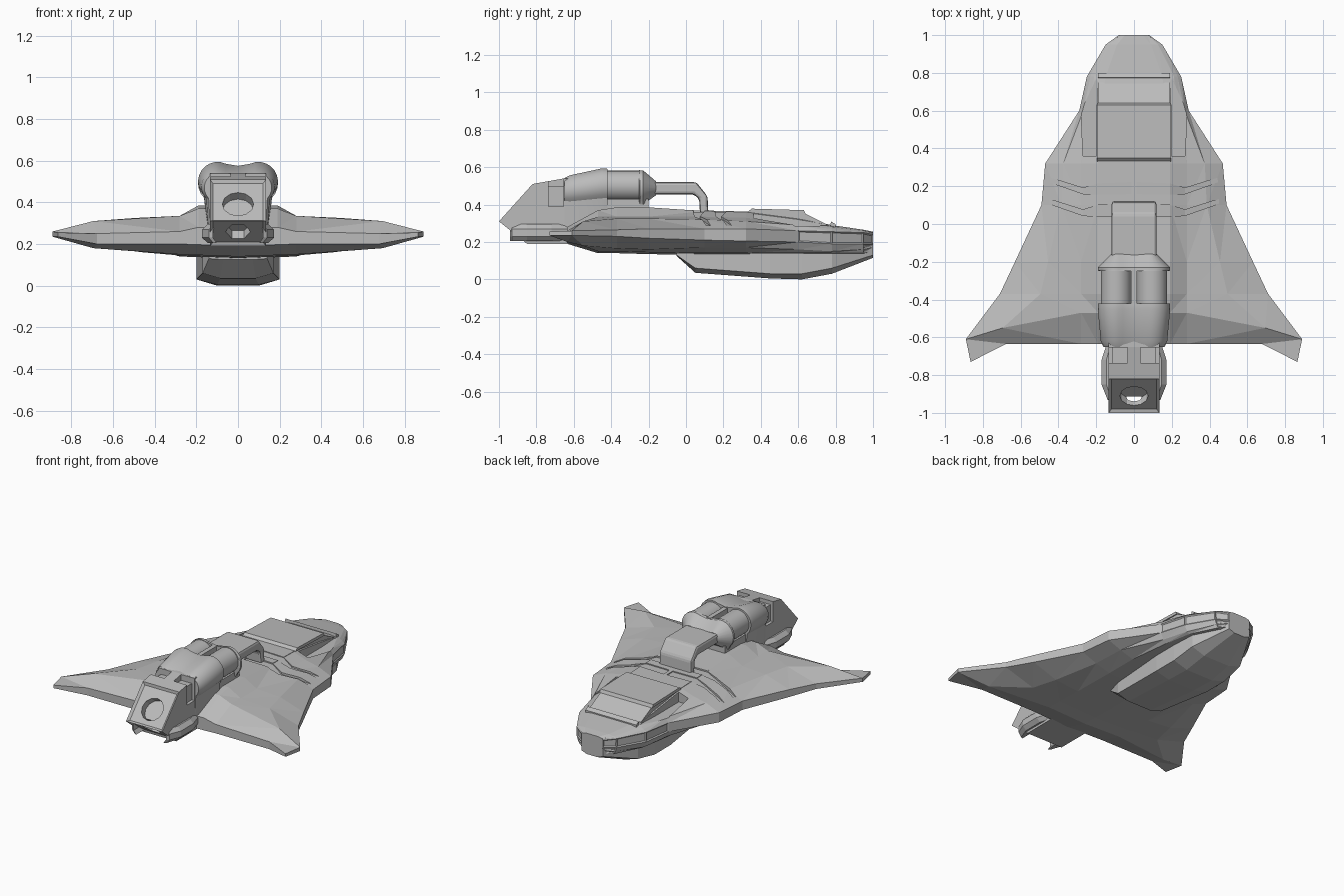
import bpy, bmesh
from math import sin, cos, radians
from mathutils import Vector

if "Cube" in bpy.data.objects:
    bpy.data.objects.remove(bpy.data.objects["Cube"], do_unlink=True)

GREY = (0.5, 0.5, 0.5, 1)
grey = bpy.data.materials.new("hull_grey")
grey.use_nodes = True
grey.diffuse_color = GREY
grey.node_tree.nodes["Principled BSDF"].inputs["Base Color"].default_value = GREY


def finish(name, bm):
    bmesh.ops.recalc_face_normals(bm, faces=bm.faces)
    mesh = bpy.data.meshes.new(name)
    bm.to_mesh(mesh)
    bm.free()
    mesh.materials.append(grey)
    obj = bpy.data.objects.new(name, mesh)
    bpy.context.collection.objects.link(obj)
    return obj


def loft_mesh(rings):
    """Skin closed rings of equal length and cap both ends."""
    bm = bmesh.new()
    loops = [[bm.verts.new(p) for p in ring] for ring in rings]
    n = len(loops[0])
    for a, b in zip(loops, loops[1:]):
        for i in range(n):
            j = (i + 1) % n
            bm.faces.new((a[i], a[j], b[j], b[i]))
    bm.faces.new(loops[0])
    bm.faces.new(loops[-1])
    bmesh.ops.recalc_face_normals(bm, faces=bm.faces)
    return bm


def loft(name, rings):
    return finish(name, loft_mesh(rings))


def mirrored(half):
    """Complete a half ring that starts and ends on the centre line."""
    return half + [(-x, y, z) for x, y, z in half[-2:0:-1]]


def side_prism(name, pts, x):
    return loft(name, [[(s * x, y, z) for y, z in pts] for s in (-1, 1)])


def box(name, x, y, z):
    return loft(name, [[(x[0], b, c), (x[1], b, c), (x[1], d, c), (x[0], d, c)]
                       for c in z for b, d in [y]])


def cut(target, cutter):
    cutter.hide_render = True
    cutter.hide_viewport = True
    cutter.display_type = 'WIRE'
    mod = target.modifiers.new(cutter.name, 'BOOLEAN')
    mod.operation = 'DIFFERENCE'
    mod.solver = 'EXACT'
    mod.object = cutter


def smooth(obj, angle=28):
    bpy.ops.object.select_all(action='DESELECT')
    obj.select_set(True)
    bpy.context.view_layer.objects.active = obj
    bpy.ops.object.shade_smooth_by_angle(angle=radians(angle))


def bevel(obj, width):
    mod = obj.modifiers.new("soft_edges", 'BEVEL')
    mod.width = width
    mod.segments = 2
    mod.limit_method = 'ANGLE'


# Winged hull: y, half width, top heights (centre, shoulder, mid, edge),
# bottom heights (edge, mid, centre)
stations = [
    (1, .08, .255, .25, .25, .24, .19, .17, .14),
    (.95, .15, .265, .26, .255, .25, .19, .16, .13),
    (.78, .25, .29, .28, .27, .255, .19, .15, .13),
    (.6, .29, .33, .3, .29, .26, .2, .16, .13),
    (.32, .47, .36, .33, .31, .27, .205, .17, .13),
    (.1, .49, .365, .335, .32, .27, .21, .17, .13),
    (-.2, .63, .385, .335, .325, .27, .22, .16, .135),
    (-.37, .71, .385, .335, .325, .265, .23, .165, .14),
    (-.47, .89, .37, .335, .31, .26, .235, .18, .14),
    (-.635, .865, .28, .26, .25, .255, .235, .2, .19),
]
sweep = {-.47: (-.08, -.14), -.635: (0, -.095)}
rings = []
for y, w, tc, tb, tm, te, be, bmid, bc in stations:
    mid_dy, edge_dy = sweep.get(y, (0, 0))
    a, b = min(.19, .6 * w), min(.28, .85 * w)
    m = b + (w - b) * (.68 if edge_dy else .5)
    ym, ye = y + mid_dy, y + edge_dy
    rings.append(mirrored([(0, y, tc), (a, y, tc), (b, y, tb), (m, ym, tm), (w, ye, te),
                           (w, ye, be), (m, ym, bmid), (b, y, bc + .01), (0, y, bc)]))
bm = loft_mesh(rings)
# recessed panels along the rim of the nose
rim = [f for f in bm.faces if len(f.verts) == 4 and f.calc_center_median().y > .65
       and abs(f.normal.z) < .3]
bmesh.ops.inset_individual(bm, faces=rim, thickness=.01, depth=-.006)
bmesh.ops.triangulate(bm, faces=bm.faces)
hull = finish("winged_hull", bm)

# Belly keel: y, half width, lowest height, side height
keel = [(-.05, .14, .125, .13), (.05, .17, .035, .06), (.45, .2, .005, .03),
        (.62, .2, 0, .03), (.78, .19, .03, .06), (1, .08, .115, .13)]
loft("belly_keel", [mirrored([(0, y, .18), (w, y, .18), (w, y, s), (w / 2, y, z), (0, y, z)])
                    for y, w, z, s in keel])

# Raised cabin deck, roof plate and windscreen sill
deck = side_prism("cabin_deck", [(.75, .295), (.63, .355), (.02, .37), (-.06, .36),
                                 (-.06, .25), (.75, .25)], .19)
side_prism("cabin_roof", [(.64, .35), (.63, .37), (.35, .378), (.33, .36)], .197)
side_prism("windscreen_sill", [(.8, .27), (.8, .295), (.775, .31), (.77, .27)], .19)

# Slots beside the cabin
slot = [(.198, .36), (.27, .36), (.28, .6), (.2, .77), (.19, .75), (.198, .62)]
for side, s in (("left", 1), ("right", -1)):
    cut(hull, loft(side + "_slot_cutter", [[(s * x, y, z) for x, y in slot] for z in (.285, .5)]))

# Chevron grooves across hull and deck
for label, dy in (("front", 0), ("rear", -.115)):
    arm = [(.45, .235, .285, .012), (.27, .175, .325, .015), (.19, .185, .36, .03),
           (.012, .19, .36, .032)]
    for side, s in (("left", 1), ("right", -1)):
        groove = loft(f"{label}_{side}_groove_cutter",
                      [[(s * x, y + dy - h, z), (s * x, y + dy + h, z),
                        (s * x, y + dy + h, z + .08), (s * x, y + dy - h, z + .08)]
                       for x, y, z, h in arm])
        cut(hull, groove)
        cut(deck, groove)


# Twin-lobed engine sections
def lobes(y, r, cx, cz, base):
    half = [(0, y, cz + .8 * r)]
    for i in range(11):
        t = radians(115 - 16 * i)
        half.append((cx + r * cos(t), y, cz + r * sin(t)))
    half += [(cx + .6 * r, y, base), (0, y, base)]
    return mirrored(half)


smooth(loft("engine_body", [lobes(-.65, .072, .09, .47, .28), lobes(-.62, .082, .094, .475, .28),
                            lobes(-.45, .094, .098, .5, .34), lobes(-.42, .092, .098, .5, .36)]))
smooth(loft("engine_collar", [lobes(-.25, .085, .098, .5, .41), lobes(-.245, .094, .098, .49, .4),
                              lobes(-.23, .094, .098, .49, .4), lobes(-.16, .036, .085, .488, .45)]))

# Round tanks between body and collar
for side, s in (("left", 1), ("right", -1)):
    tank = [[(s * .095 + .081 * cos(radians(t)), y, .5 + .081 * sin(radians(t)))
             for t in range(0, 360, 15)] for y in (-.43, -.24)]
    smooth(loft(side + "_tank", tank))
box("tank_rib", (-.015, .015), (-.43, -.24), (.38, .57))
box("tank_saddle", (-.15, .15), (-.44, -.2), (.33, .43))

# Feed duct bending down into the deck
duct = side_prism("feed_duct", [(-.2, .455), (-.2, .52), (.055, .52), (.115, .445), (.12, .35),
                                (.075, .35), (.07, .43), (.04, .455)], .12)
bevel(duct, .015)

# Exhaust head with framed faces
head = side_prism("exhaust_head", [(-1, .31), (-.82, .51), (-.65, .54), (-.58, .54),
                                   (-.58, .19), (-.85, .19)], .135)
bm = bmesh.new()
bm.from_mesh(head.data)
framed = [f for f in bm.faces if f.normal.y < -.3]
bmesh.ops.inset_individual(bm, faces=framed, thickness=.022, depth=-.012)
bm.to_mesh(head.data)
bm.free()


# Nozzle recesses in both framed faces
def nozzle(name, centre, normal, radius, sides):
    n = Vector(normal).normalized()
    up = Vector((1, 0, 0)).cross(n)
    ring = [Vector((cos(t), 0, 0)) + up * sin(t)
            for t in (radians(360 * i / sides) for i in range(sides))]
    cut(head, loft(name, [[Vector(centre) + p * radius + n * d for p in ring]
                          for d in (-.06, .06)]))


nozzle("upper_nozzle_cutter", (0, -.92, .4), (0, -.2, .18), .075, 12)
nozzle("lower_nozzle_cutter", (0, -.925, .25), (0, -.12, -.15), .06, 6)

# Corner notches and side pods
notch = [(.035, .6), (.2, .6), (.2, .39), (.115, .39), (.115, .5), (.035, .5)]
pod = [(.12, -.94), (.14, -.93), (.172, -.85), (.172, -.72), (.14, -.62), (.12, -.62)]
for side, s in (("left", 1), ("right", -1)):
    cut(head, loft(side + "_notch_cutter", [[(s * x, y, z) for x, z in notch]
                                            for y in (-.735, -.655)]))
    loft(side + "_pod", [[(s * x * k, y, z) for x, y in pod]
                         for z, k in ((.205, .85), (.23, 1), (.27, 1), (.295, .85))])
